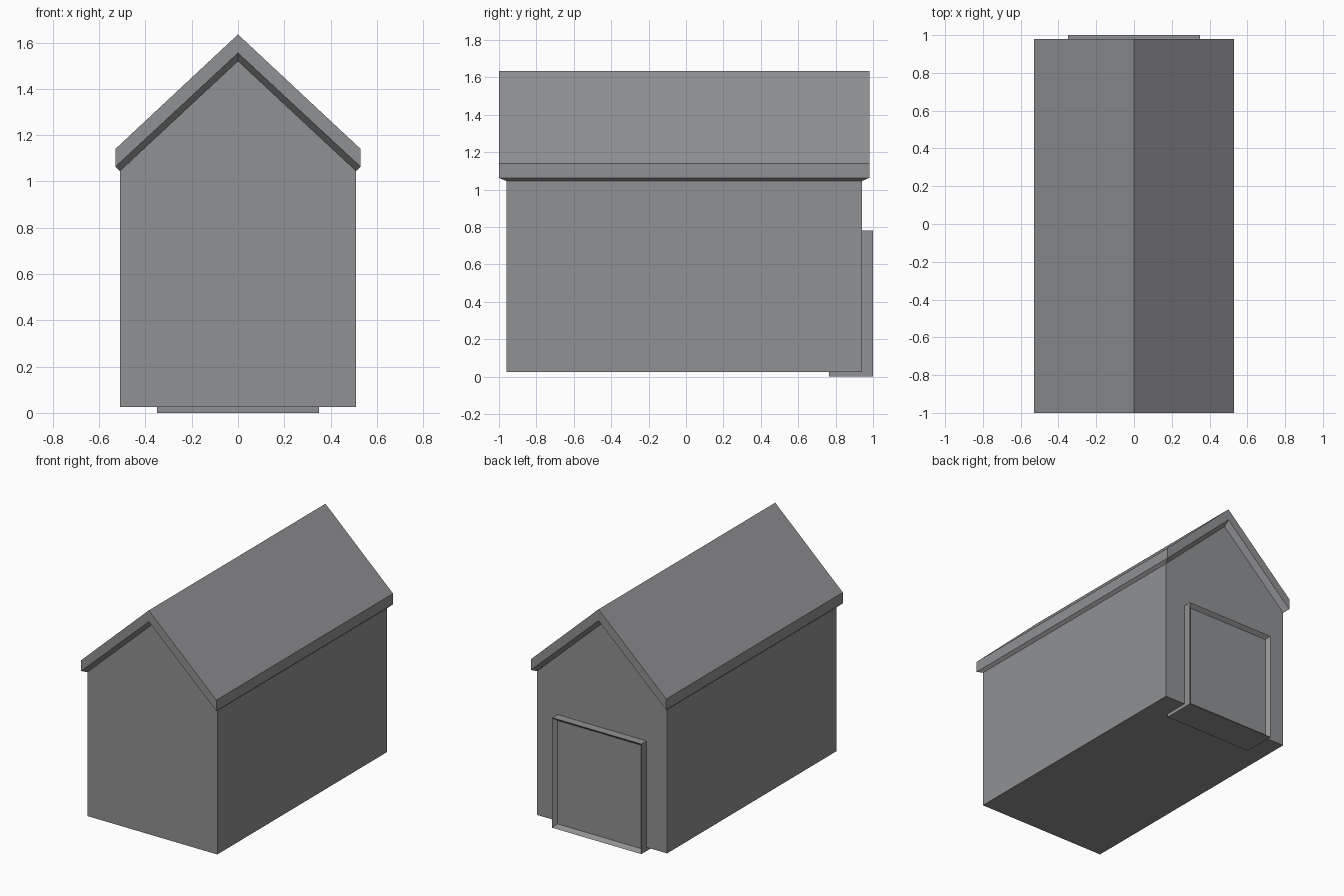
import bpy, bmesh
from mathutils import Vector

if "Cube" in bpy.data.objects:
    bpy.data.objects.remove(bpy.data.objects["Cube"])

grey = bpy.data.materials.new("mid grey")
grey.diffuse_color = (0.28, 0.283, 0.292, 1)
grey.use_nodes = True
grey.node_tree.nodes["Principled BSDF"].inputs["Base Color"].default_value = grey.diffuse_color


def finish(bm, name):
    bmesh.ops.recalc_face_normals(bm, faces=bm.faces)
    mesh = bpy.data.meshes.new(name)
    bm.to_mesh(mesh)
    bm.free()
    mesh.materials.append(grey)
    obj = bpy.data.objects.new(name, mesh)
    bpy.context.collection.objects.link(obj)
    return obj


def gable_loop(bm, x, y0, y1, eave, ridge):
    """Six-point loop round the building, with a ridge point on each gable."""
    pts = [(-x, y0, eave), (0, y0, ridge), (x, y0, eave),
           (x, y1, eave), (0, y1, ridge), (-x, y1, eave)]
    return [bm.verts.new(p) for p in pts]


def loft(bm, loops):
    for a, b in zip(loops, loops[1:]):
        for i in range(6):
            j = (i + 1) % 6
            bm.faces.new((a[i], a[j], b[j], b[i]))


WALL_TOP = (0.51, -0.96, 0.94, 1.045, 1.52)

# Walls with floor
bm = bmesh.new()
base = gable_loop(bm, 0.51, -0.96, 0.94, 0.025, 0.025)
loft(bm, [base, gable_loop(bm, *WALL_TOP)])
bm.faces.new(base)
finish(bm, "walls")

# Roof: chamfered underside, upright rim, two slopes
bm = bmesh.new()
top = gable_loop(bm, 0.53, -1.0, 0.98, 1.14, 1.635)
loft(bm, [gable_loop(bm, *WALL_TOP),
          gable_loop(bm, 0.53, -1.0, 0.98, 1.063, 1.555), top])
for ids in ((0, 1, 4, 5), (1, 2, 3, 4)):
    bm.faces.new([top[i] for i in ids])
finish(bm, "roof")

# Doorway block at the back, with a recessed panel inside a thin frame
bm = bmesh.new()
bmesh.ops.create_cube(bm, size=1)
bmesh.ops.scale(bm, vec=(0.70, 0.235, 0.78), verts=bm.verts)
bmesh.ops.translate(bm, vec=(0, 0.8825, 0.39), verts=bm.verts)
bm.normal_update()
door = max(bm.faces, key=lambda f: f.normal.y)
bmesh.ops.inset_region(bm, faces=[door], thickness=0.033)
bmesh.ops.translate(bm, vec=Vector((0, -0.027, 0)), verts=door.verts)
finish(bm, "door_frame")
